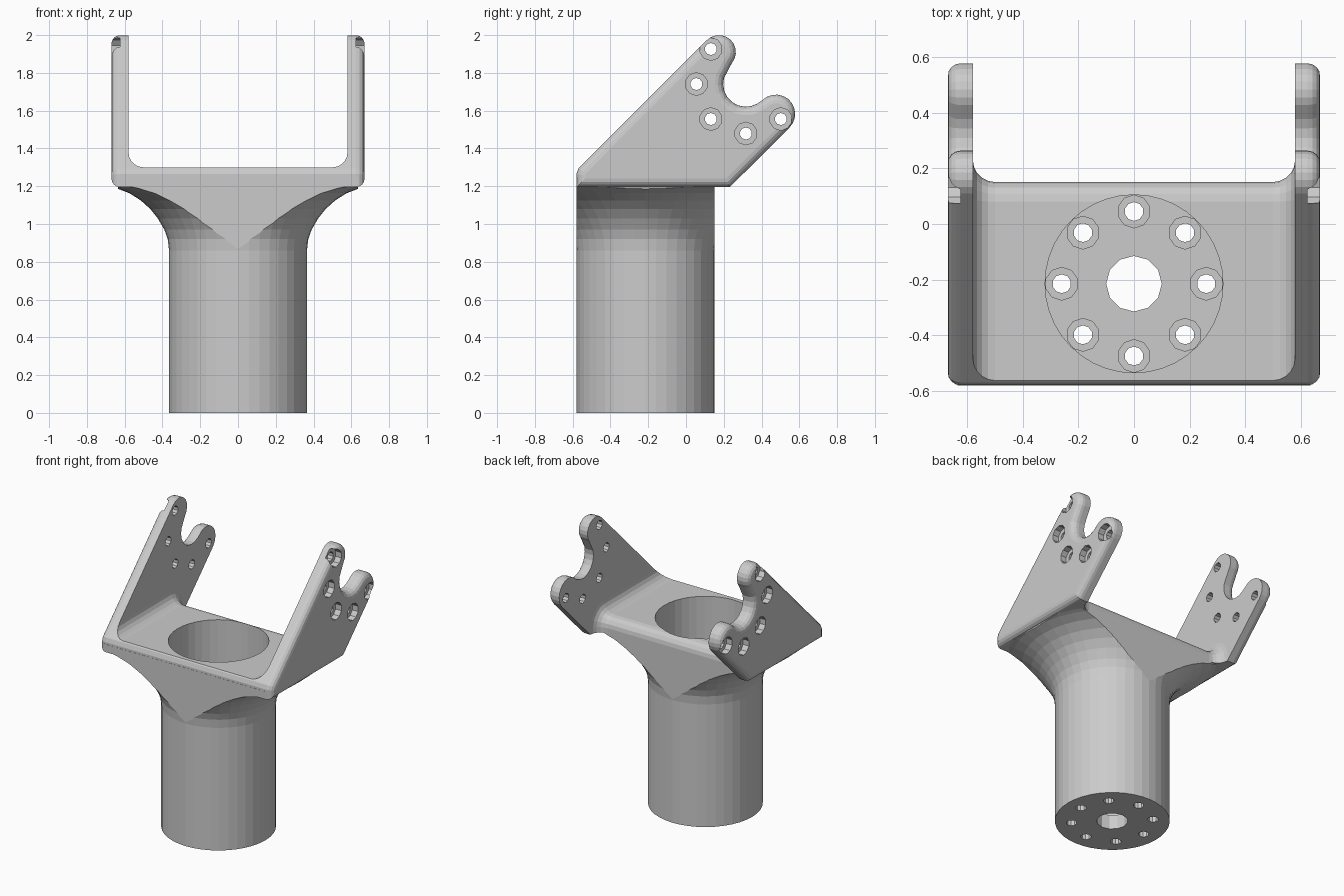
import bpy, bmesh
from math import sin, cos, pi, radians
from mathutils import Vector, Matrix

if "Cube" in bpy.data.objects:
    bpy.data.objects.remove(bpy.data.objects["Cube"])

AXIS_Y = -0.215


def finish(bm, name):
    bm.normal_update()
    bmesh.ops.recalc_face_normals(bm, faces=bm.faces[:])
    me = bpy.data.meshes.new(name)
    bm.to_mesh(me)
    bm.free()
    ob = bpy.data.objects.new(name, me)
    bpy.context.collection.objects.link(ob)
    return ob


def arc(cx, cy, r, a0, a1, n):
    return [(cx + r * cos(radians(a0 + (a1 - a0) * i / n)),
             cy + r * sin(radians(a0 + (a1 - a0) * i / n))) for i in range(n + 1)]


def inset(pts, d):
    # mitred inward offset of a counter-clockwise outline
    out = []
    for i, p in enumerate(pts):
        p = Vector(p)
        e1 = (p - Vector(pts[i - 1])).normalized()
        e2 = (Vector(pts[(i + 1) % len(pts)]) - p).normalized()
        n1, n2 = Vector((-e1.y, e1.x)), Vector((-e2.y, e2.x))
        out.append(p + (n1 + n2) * (d / (1 + n1.dot(n2))))
    return out


def rounded_prism(name, pts, half, r, n=4):
    # (y, z) outline extruded along x with rounded cap edges
    area = sum(pts[i - 1][0] * p[1] - p[0] * pts[i - 1][1] for i, p in enumerate(pts))
    if area < 0:
        pts = pts[::-1]
    steps = [(half - r + r * sin(pi / 2 * i / n), r - r * cos(pi / 2 * i / n)) for i in range(n + 1)]
    steps = [(-x, d) for x, d in reversed(steps)] + steps
    bm = bmesh.new()
    rings = [[bm.verts.new((x, q[0], q[1])) for q in inset(pts, d)] for x, d in steps]
    k = len(pts)
    for a, b in zip(rings, rings[1:]):
        for i in range(k):
            j = (i + 1) % k
            bm.faces.new((a[i], a[j], b[j], b[i]))
    bm.faces.new(rings[0][::-1])
    bm.faces.new(rings[-1])
    return finish(bm, name)


def lathe(name, prof, seg):
    bm = bmesh.new()
    rings = [[bm.verts.new((r * cos(2 * pi * i / seg), AXIS_Y + r * sin(2 * pi * i / seg), z))
              for i in range(seg)] for r, z in prof]
    for a, b in zip(rings, rings[1:]):
        for i in range(seg):
            j = (i + 1) % seg
            bm.faces.new((a[i], a[j], b[j], b[i]))
    bm.faces.new(rings[0][::-1])
    bm.faces.new(rings[-1])
    return finish(bm, name)


def cylinders(name, items):
    # items: (start, end, radius, sides)
    bm = bmesh.new()
    for a, b, r, seg in items:
        a, b = Vector(a), Vector(b)
        rot = (b - a).to_track_quat('Z', 'Y').to_matrix().to_4x4()
        bmesh.ops.create_cone(bm, cap_ends=True, segments=seg, radius1=r, radius2=r,
                              depth=(b - a).length, matrix=Matrix.Translation((a + b) / 2) @ rot)
    return finish(bm, name)


def boolean(ob, other, op):
    # keep the first solver that gives a non-empty result
    m = ob.modifiers.new("cut", 'BOOLEAN')
    m.operation, m.object = op, other
    for solver in ('EXACT', 'MANIFOLD', 'FLOAT'):
        m.solver = solver
        bpy.context.view_layer.update()
        deps = bpy.context.evaluated_depsgraph_get()
        me = bpy.data.meshes.new_from_object(ob.evaluated_get(deps), depsgraph=deps)
        if len(me.polygons):
            ob.modifiers.clear()
            ob.data = me
            break
    ob.modifiers.clear()
    bpy.data.objects.remove(other)


# round column flaring out under the fork, trimmed flat front and back
column = lathe("column", [(0.365, 0), (0.365, 0.86), (0.372, 0.92), (0.39, 0.97), (0.425, 1.03),
                          (0.465, 1.08), (0.515, 1.125), (0.575, 1.163), (0.64, 1.188),
                          (0.72, 1.208), (0.8, 1.22), (0.8, 1.25)], 40)
bm = bmesh.new()
bmesh.ops.create_cube(bm, size=1, matrix=Matrix.Translation((0, AXIS_Y, 0.7)) @
                      Matrix.Diagonal((1.27, 0.732, 2, 1)))
boolean(column, finish(bm, "trim"), 'INTERSECT')

# solid with the side outline of the fork arms: two rounded lugs around a notch
outline = ([(-0.58, 1.195), (-0.58, 1.265), (-0.57, 1.293)]
           + arc(0.174, 1.91, 0.09, 135, -40, 10)
           + arc(0.317, 1.741, 0.12, 165, 300, 8)
           + arc(0.476, 1.583, 0.102, 118, -45, 10)
           + [(0.232, 1.195)])
bracket = rounded_prism("fork_bracket", outline, 0.67, 0.045)
boolean(bracket, column, 'UNION')

# open space between the arms, with filleted corners and a rounded rear floor edge
channel = ([(-0.9, 1.3)] + arc(0.081, 1.23, 0.07, 90, 0, 4)
           + [(0.151, 0.95), (1.0, 0.95), (1.0, 2.4), (-0.9, 2.4)])
boolean(bracket, rounded_prism("channel", channel, 0.58, 0.08, 5), 'DIFFERENCE')

# deep bore in the column
boolean(bracket, cylinders("bore", [((0, AXIS_Y, 0.1), (0, AXIS_Y, 1.6), 0.32, 40)]), 'DIFFERENCE')

# bolt circles: eight in the column floor, five in each arm, all counterbored
sinks = []
holes = [((0, AXIS_Y, -0.1), (0, AXIS_Y, 0.3), 0.1, 12)]
for i in range(8):
    x, y = 0.26 * cos(i * pi / 4), AXIS_Y + 0.26 * sin(i * pi / 4)
    sinks.append(((x, y, 0.05), (x, y, 0.3), 0.059, 10))
    holes.append(((x, y, -0.1), (x, y, 0.3), 0.034, 10))
for i in range(3, 8):
    y, z = 0.317 + 0.262 * cos(i * pi / 4), 1.741 + 0.262 * sin(i * pi / 4)
    for s in (-1, 1):
        sinks.append(((s * 0.625, y, z), (s * 0.8, y, z), 0.06, 10))
        holes.append(((s * 0.5, y, z), (s * 0.8, y, z), 0.032, 10))
boolean(bracket, cylinders("sinks", sinks), 'DIFFERENCE')
boolean(bracket, cylinders("holes", holes), 'DIFFERENCE')
